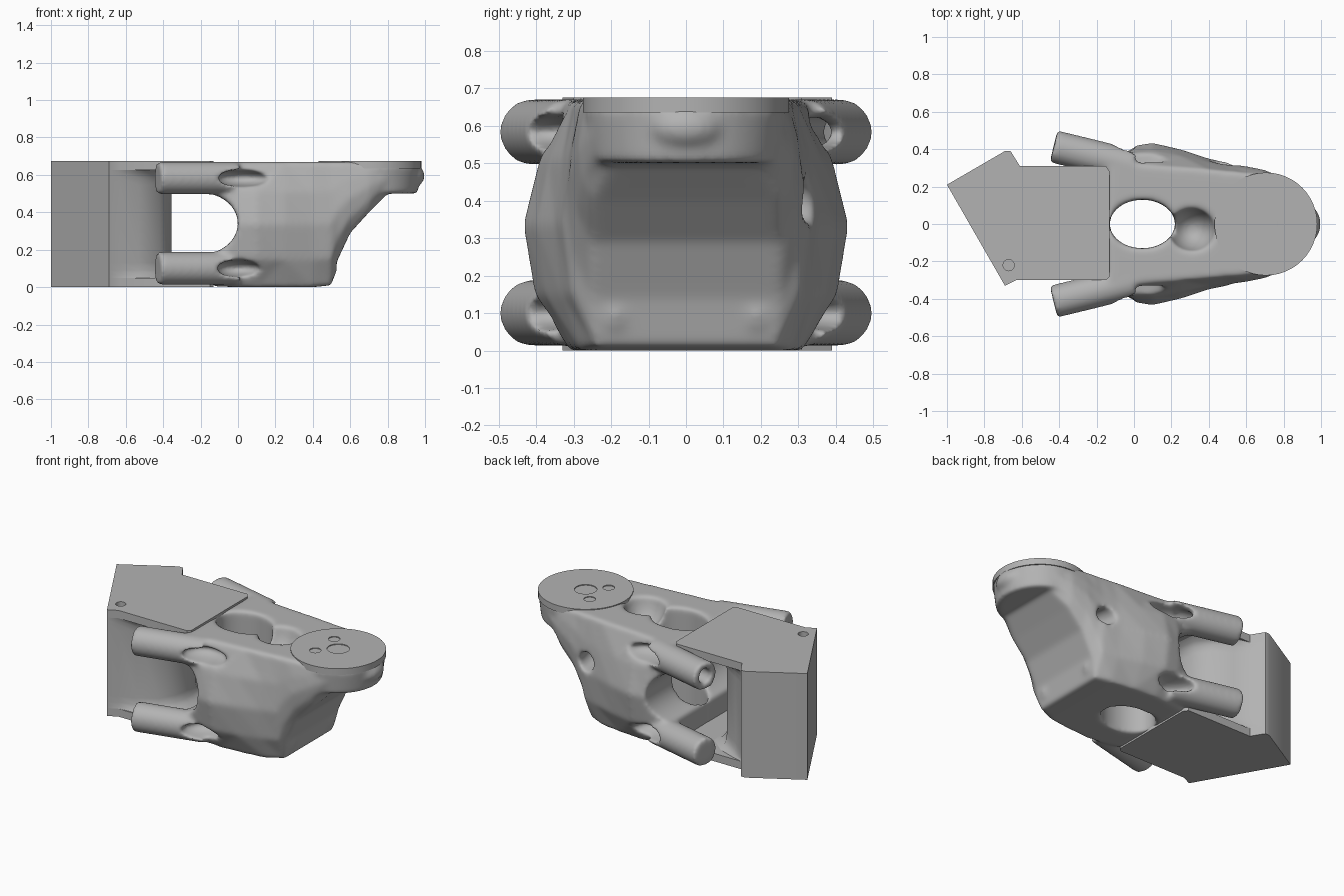
import bpy, bmesh, math
from mathutils import Vector, Matrix

cube = bpy.data.objects.get("Cube")
if cube:
    bpy.data.objects.remove(cube)

grey = bpy.data.materials.new("plain grey")
grey.use_nodes = True
grey.diffuse_color = (0.45, 0.45, 0.45, 1)
grey.node_tree.nodes["Principled BSDF"].inputs["Base Color"].default_value = grey.diffuse_color

TOP = 0.675
PLATE = 0.05


def finish(name, bm):
    bmesh.ops.recalc_face_normals(bm, faces=bm.faces)
    mesh = bpy.data.meshes.new(name)
    bm.to_mesh(mesh)
    bm.free()
    mesh.materials.append(grey)
    obj = bpy.data.objects.new(name, mesh)
    bpy.context.collection.objects.link(obj)
    return obj


def loft(name, rings):
    """Closed solid through rings of equal point count."""
    bm = bmesh.new()
    loops = [[bm.verts.new(p) for p in ring] for ring in rings]
    for a, b in zip(loops, loops[1:]):
        for i in range(len(a)):
            j = (i + 1) % len(a)
            bm.faces.new((a[i], a[j], b[j], b[i]))
    bm.faces.new(loops[0])
    bm.faces.new(loops[-1])
    return finish(name, bm)


def rod(name, start, end, radius, radius2=None, stretch=(1, 1)):
    """Cylinder or cone between two points; stretch scales its section."""
    start, end = Vector(start), Vector(end)
    axis = end - start
    bm = bmesh.new()
    bmesh.ops.create_cone(bm, cap_ends=True, segments=48, radius1=radius,
                          radius2=radius2 or radius, depth=axis.length)
    turn = axis.to_track_quat('Z', 'Y').to_matrix().to_4x4()
    bm.transform(Matrix.Translation((start + end) / 2) @ turn
                 @ Matrix.Diagonal((stretch[0], stretch[1], 1, 1)))
    return finish(name, bm)


def ball(name, centre, radii):
    bm = bmesh.new()
    bmesh.ops.create_uvsphere(bm, u_segments=32, v_segments=16, radius=1)
    bm.transform(Matrix.Translation(centre) @ Matrix.Diagonal((*radii, 1)))
    return finish(name, bm)


def bake(obj):
    """Replace the mesh by its modified result."""
    deps = bpy.context.evaluated_depsgraph_get()
    mesh = bpy.data.meshes.new_from_object(obj.evaluated_get(deps))
    obj.modifiers.clear()
    obj.data = mesh


def combine(obj, others, operation):
    for other in others:
        mod = obj.modifiers.new("combine", 'BOOLEAN')
        mod.object, mod.operation, mod.solver = other, operation, 'EXACT'
        bake(obj)
        bpy.data.objects.remove(other)


def shade(obj, degrees=35):
    for face in obj.data.polygons:
        face.use_smooth = True
    obj.data.set_sharp_from_angle(angle=math.radians(degrees))


# Mounting plates with two bolt holes each
outline = [(-1, .21), (-.69, .39), (-.66, .39), (-.61, .31), (-.15, .31), (-.13, .28),
           (-.13, -.28), (-.15, -.3), (-.63, -.3), (-.69, -.33)]
for name, low in (("bottom_plate", 0), ("top_plate", TOP - PLATE)):
    plate = loft(name, [[(x, y, z) for x, y in outline] for z in (low, low + PLATE)])
    combine(plate, [rod("bolt_hole", (x, y, low - .1), (x, y, low + .2), .03)
                    for x, y in ((-.89, .175), (-.67, -.22))], 'DIFFERENCE')
    shade(plate)


# Mount core: wedge and web, flaring into both plates
def core_ring(z, flare):
    half = [(-.53, .26 + flare / 2), (-.42, .19 + flare), (-.37 + flare, .1 + flare),
            (-.355 + flare, .03)]
    points = outline[:4] + half + [(x, -y) for x, y in reversed(half)] + outline[-2:]
    return [(x, y, z) for x, y in points]


levels = ((PLATE, .06), (PLATE + .015, .03), (PLATE + .04, .01), (PLATE + .08, 0))
rings = [core_ring(z, f) for z, f in levels]
rings += [core_ring(TOP - z, f) for z, f in reversed(levels)]
shade(loft("mount_core", rings))


# Organic arm body: x, underside height, half widths low, middle and high
sections = [(-.14, .005, .28, .37, .3), (0, 0, .3, .42, .32), (.1, 0, .31, .435, .31),
            (.25, 0, .3, .4, .3), (.4, 0, .28, .35, .29), (.5, .01, .24, .33, .28),
            (.53, .14, .25, .32, .28), (.6, .29, .25, .31, .27), (.7, .4, .25, .29, .26),
            (.8, .5, .2, .25, .2)]


def body_ring(x, base, low, mid, high):
    tall = TOP - .005 - base
    half = [(low, 0), (low + (mid - low) * .75, .22), (mid, .5),
            (high + (mid - high) * .65, .76), (high, 1)]
    points = half + [(-y, t) for y, t in reversed(half)]
    return [(x, y, base + tall * t) for y, t in points]


body = loft("arm_body", [body_ring(*s) for s in sections])
hub = .705
combine(body, [rod("collar", (hub, 0, .5), (hub, 0, .65), .255, .272),
               ball("nose", (.89, 0, .595), (.11, .12, .075))], 'UNION')

# Large openings: centre well, side window, hub cavity, top dip and side port
combine(body, [rod("well", (.045, 0, -.1), (.045, 0, .8), 1, stretch=(.175, .13)),
               rod("window", (-.2, -.6, .34), (-.2, .6, .34), 1, stretch=(.2, .165)),
               rod("cavity", (hub, 0, -.1), (hub, 0, .64), .2),
               ball("dip", (.31, -.03, .72), (.13, .12, .2)),
               rod("port", (.45, .5, .38), (.51, .04, .42), .055)], 'DIFFERENCE')
combine(body, [ball("foot", (.43, s * .19, .1), (.1, .08, .09)) for s in (1, -1)], 'UNION')

# Four screw tubes, each with a bore and an open screw slot
corners = [(s, z) for s in (1, -1) for z in (.1, .583)]


def along(side, z, x, shift=0):
    return (x, side * (.415 - .245 * (x + .43) + shift), z)


combine(body, [rod("tube", along(s, z, -.43), along(s, z, .0), .088)
               for s, z in corners], 'UNION')
for s, z in corners:
    end = .16 if z > .3 else .11
    combine(body, [rod("bore", along(s, z, -.5), along(s, z, -.05), .045),
                   ball("slot", along(s, z, (end - .11) / 2, .07),
                        ((end + .12) / 2, .12, .045))], 'DIFFERENCE')

# Melt the joined shapes into one soft skin
remesh = body.modifiers.new("skin", 'REMESH')
remesh.mode, remesh.voxel_size = 'VOXEL', .011
soften = body.modifiers.new("soften", 'SMOOTH')
soften.factor, soften.iterations = .5, 18
bake(body)
if not body.data.materials:
    body.data.materials.append(grey)
shade(body, 60)

# Round hub plate with a centre hole and four bolt holes
disk = rod("hub_plate", (hub, 0, .635), (hub, 0, TOP), .275)
holes = [rod("centre_hole", (hub, 0, .5), (hub, 0, .8), .065)]
for dx in (.095, -.095):
    for y in (.095, -.095):
        holes.append(rod("hub_hole", (hub + dx, y, .5), (hub + dx, y, .8), .034))
combine(disk, holes, 'DIFFERENCE')
shade(disk)
